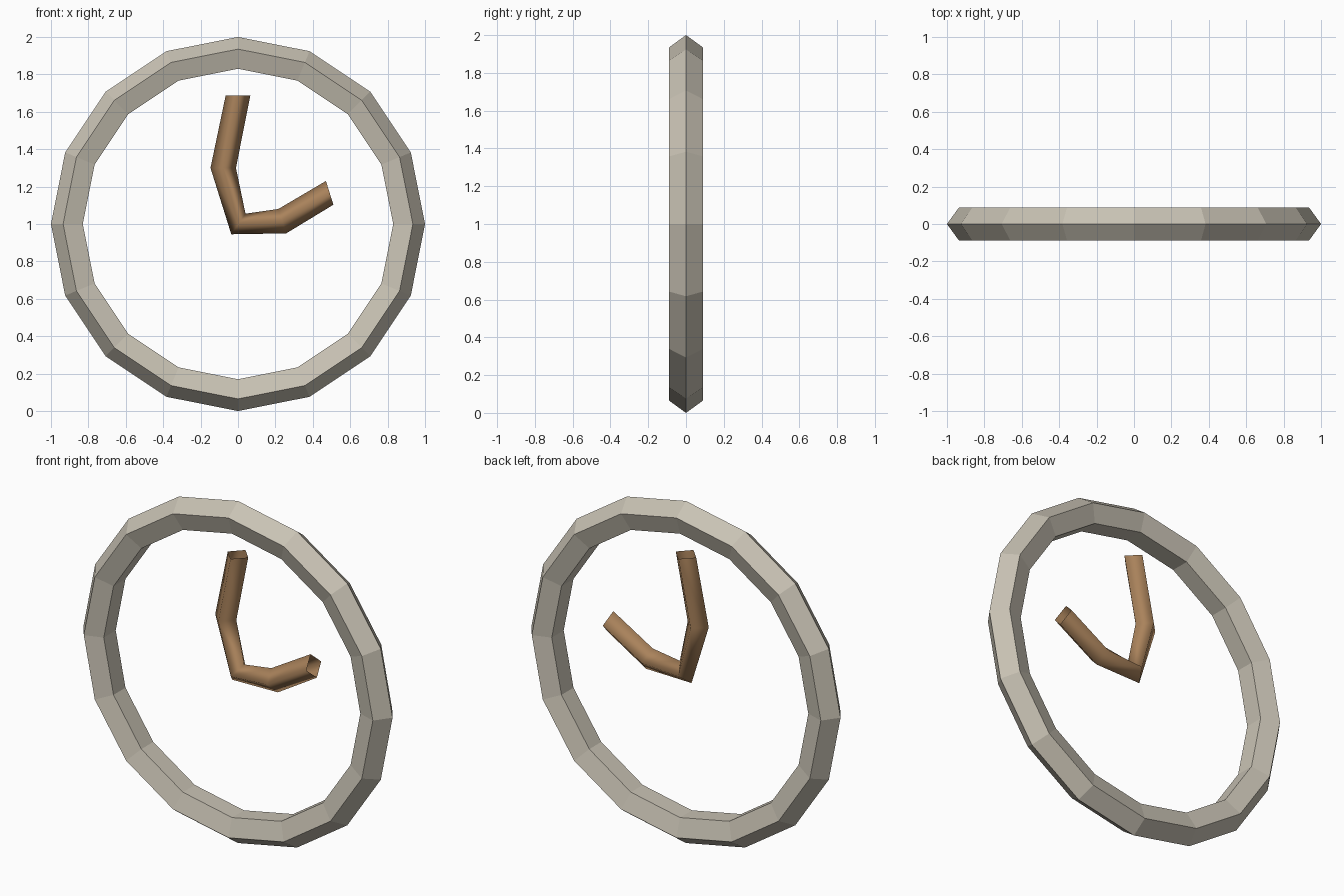
import bpy, bmesh, math
from mathutils import Vector

if "Cube" in bpy.data.objects:
    bpy.data.objects.remove(bpy.data.objects["Cube"])


def material(name, color):
    m = bpy.data.materials.new(name)
    m.diffuse_color = (*color, 1)
    m.use_nodes = True
    m.node_tree.nodes["Principled BSDF"].inputs["Base Color"].default_value = m.diffuse_color
    return m


def skin(name, rings, mat, closed, smooth):
    """Bridge a list of equal cross-sections into a tube."""
    bm = bmesh.new()
    loops = [[bm.verts.new(p) for p in ring] for ring in rings]
    count, sides = len(loops), len(loops[0])
    for i in range(count if closed else count - 1):
        a, b = loops[i], loops[(i + 1) % count]
        for j in range(sides):
            k = (j + 1) % sides
            f = bm.faces.new((a[j], a[k], b[k], b[j]))
            f.smooth = smooth
    bmesh.ops.recalc_face_normals(bm, faces=bm.faces)
    mesh = bpy.data.meshes.new(name)
    bm.to_mesh(mesh)
    bm.free()
    mesh.materials.append(mat)
    obj = bpy.data.objects.new(name, mesh)
    bpy.context.collection.objects.link(obj)
    return obj


stone = material("warm grey", (0.58, 0.54, 0.455))
wood = material("brown", (0.40, 0.225, 0.105))

# Outer rim: 16-segment hoop with a pentagonal section, one corner outward
R, r = 0.906, 0.094
rim = []
for i in range(16):
    t = math.tau * i / 16
    section = []
    for j in range(5):
        p = math.tau * j / 5
        d = R + r * math.cos(p)
        section.append((d * math.cos(t), r * math.sin(p), 1 + d * math.sin(t)))
    rim.append(section)
skin("rim", rim, stone, closed=True, smooth=False)

# Bent hands: open four-sided tube, given by its outer and inner edge (x, z)
edges = [
    ((-0.066, 1.687), (0.066, 1.687)),
    ((-0.147, 1.300), (-0.011, 1.300)),
    ((-0.036, 0.945), (0.040, 1.055)),
    ((0.258, 0.950), (0.215, 1.080)),
    ((0.510, 1.103), (0.470, 1.230)),
]
tube = []
for (ox, oz), (ix, iz) in edges:
    outer, inner = Vector((ox, 0, oz)), Vector((ix, 0, iz))
    mid, depth = (outer + inner) / 2, Vector((0, 0.069, 0))
    tube.append([outer, mid - depth, inner, mid + depth])
skin("clock_hands", tube, wood, closed=False, smooth=True)
